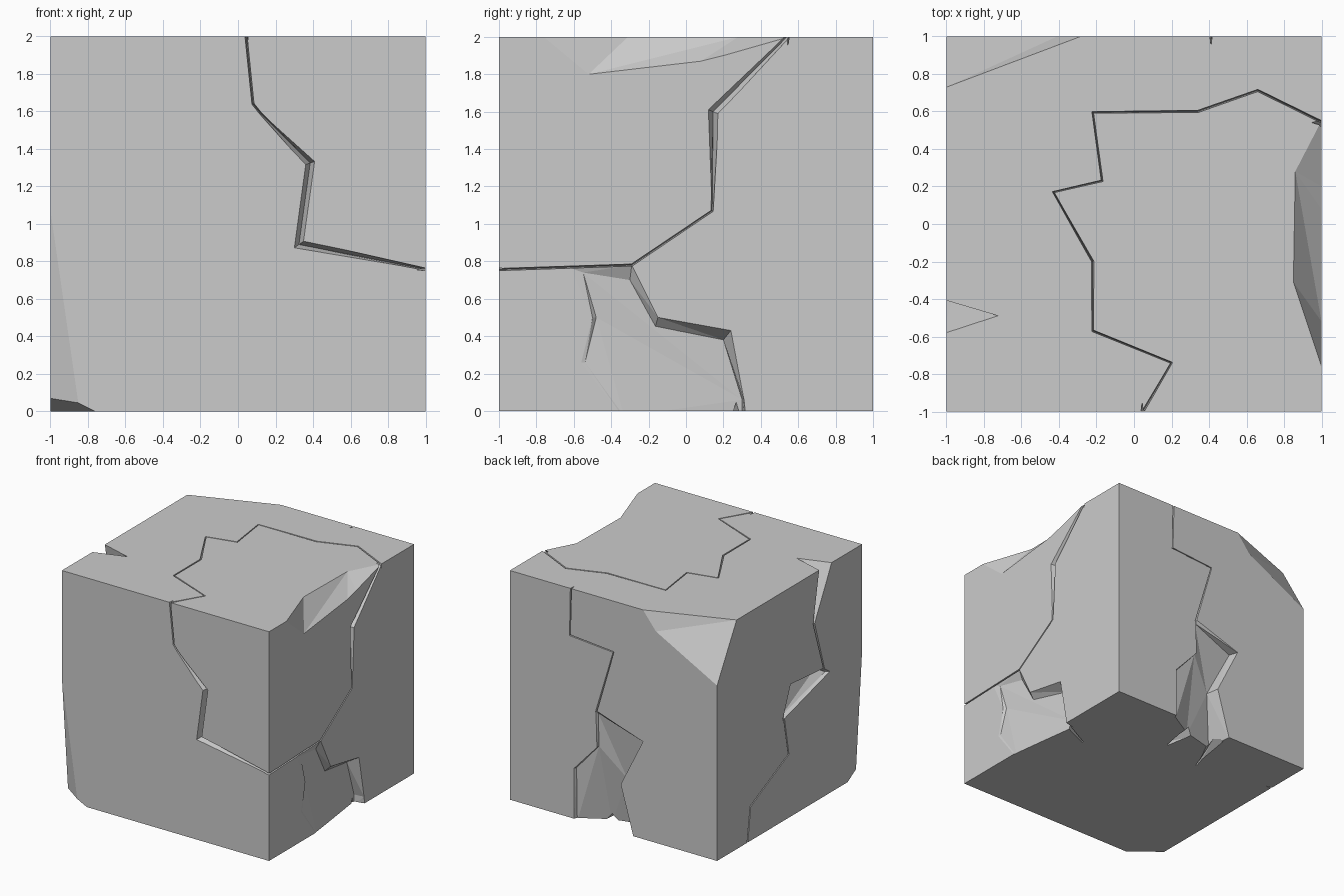
import bpy, bmesh
from mathutils import Vector

if "Cube" in bpy.data.objects:
    bpy.data.objects.remove(bpy.data.objects["Cube"])

# Map face coordinates (u, v) and inward depth d to 3D
FACES = {
    'right': lambda u, v, d: (1 - d, u, v),
    'left': lambda u, v, d: (-1 + d, u, v),
    'front': lambda u, v, d: (u, -1 + d, v),
    'back': lambda u, v, d: (u, 1 - d, v),
    'top': lambda u, v, d: (u, v, 2 - d),
    'bottom': lambda u, v, d: (u, v, d),
}

# Main block
bpy.ops.mesh.primitive_cube_add(size=2, location=(0, 0, 1))
block = bpy.context.object
block.name = "cracked_block"
bpy.ops.object.transform_apply(location=True)


def cut(bm):
    """Subtract a closed bmesh from the block."""
    bmesh.ops.triangulate(bm, faces=bm.faces[:])
    bmesh.ops.recalc_face_normals(bm, faces=bm.faces[:])
    me = bpy.data.meshes.new("cutter")
    bm.to_mesh(me)
    bm.free()
    ob = bpy.data.objects.new("cutter", me)
    bpy.context.collection.objects.link(ob)
    ob.hide_render = True
    mod = block.modifiers.new("cut", 'BOOLEAN')
    mod.operation = 'DIFFERENCE'
    mod.solver = 'EXACT'
    mod.object = ob
    bpy.context.view_layer.objects.active = block
    bpy.ops.object.modifier_apply(modifier=mod.name)
    bpy.data.objects.remove(ob)


def loft(rings):
    bm = bmesh.new()
    rows = [[bm.verts.new(p) for p in r] for r in rings]
    n = len(rows[0])
    for a, b in zip(rows, rows[1:]):
        for i in range(n):
            j = (i + 1) % n
            bm.faces.new((a[i], a[j], b[j], b[i]))
    bm.faces.new(rows[0])
    bm.faces.new(rows[-1])
    cut(bm)


def hull(pts):
    bm = bmesh.new()
    for p in pts:
        bm.verts.new(p)
    res = bmesh.ops.convex_hull(bm, input=bm.verts[:])
    loose = [v for v in bm.verts if not v.link_faces]
    bmesh.ops.delete(bm, geom=loose, context='VERTS')
    cut(bm)


def chip(face, outer, inner):
    """Broken-out patch: outline on the face and a floor with depths."""
    f = FACES[face]
    loft([[f(u, v, -0.03) for u, v in outer],
          [f(u, v, 0) for u, v in outer],
          [f(*p) for p in inner]])


def crack(face, pts):
    """V-shaped groove along (u, v, width, depth) points."""
    f = FACES[face]
    q = [Vector(p[:2]) for p in pts]
    rings = []
    for i, (u, v, w, d) in enumerate(pts):
        t = Vector((0, 0))
        if i > 0:
            t += (q[i] - q[i - 1]).normalized()
        if i < len(q) - 1:
            t += (q[i + 1] - q[i]).normalized()
        t.normalize()
        n = Vector((-t.y, t.x)) * (w / 2) * (1 + 0.02 / d)
        rings.append([f(u + n.x, v + n.y, -0.02), f(u - n.x, v - n.y, -0.02), f(u, v, d)])
    loft(rings)


# Front bottom left corner: two bevelled breaks
for a, b, c in ((0.155, 0.09, 1.07), (0.24, 0.2, 0.12)):
    e = 0.02
    hull([(-1 + a, -1, 0), (-1, -1 + b, 0), (-1, -1, c), (-1 - e, -1 - e, -e),
          (-1 + a, -1 - e, -e), (-1 - e, -1 + b, -e), (-1 - e, -1 - e, c)])

# Back top left corner break
hull([(-0.285, 1, 2), (-0.41, 1, 1.845), (-0.77, 1, 1.77), (-1, 1, 1.53),
      (-1, 0.73, 2), (-0.78, 0.885, 2), (-1.02, 1.02, 2.02)])

# Right top edge break
hull([(1, -0.76, 2), (1, -0.52, 1.8), (1, 0.08, 1.87), (1, 0.2, 1.9), (1, 0.55, 2),
      (0.85, -0.31, 2), (0.86, 0.28, 2), (1.02, -0.7, 2.02), (1.02, 0.5, 2.02)])

# Right face: lower broken patch
chip('right',
     [(-0.62, 0.765), (-0.29, 0.78), (-0.15, 0.5), (0.24, 0.43), (0.31, 0.06),
      (0.32, -0.03), (-0.34, -0.03), (-0.56, 0.26), (-0.5, 0.5)],
     [(-0.55, 0.74, 0.01), (-0.3, 0.7, 0.04), (-0.17, 0.43, 0.07), (0.2, 0.38, 0.09),
      (0.3, 0.06, 0.09), (0.3, -0.03, 0.09), (-0.33, -0.03, 0.005), (-0.54, 0.26, 0.005),
      (-0.48, 0.5, 0.02)])

# Back face: lower broken patch
chip('back',
     [(0.17, 1.0), (-0.285, 0.85), (-0.07, 0.42), (-0.2, -0.03), (0.1, -0.03),
      (0.38, -0.03), (0.38, 0.44), (0.16, 0.68)],
     [(0.16, 0.97, 0.02), (-0.26, 0.85, 0.08), (-0.05, 0.42, 0.12), (-0.18, -0.03, 0.25),
      (0.13, -0.03, 0.17), (0.37, -0.03, 0.03), (0.37, 0.44, 0.02), (0.16, 0.68, 0.03)])

# Left face: wedge broken out of the crack
chip('left',
     [(-0.014, 1.155), (-0.47, 1.12), (-0.556, 1.06), (0.097, 0.88)],
     [(-0.03, 1.13, 0.1), (-0.46, 1.1, 0.08), (-0.53, 1.06, 0.03), (0.08, 0.9, 0.03)])

# Cracks running over the faces
T, D = 0.012, 0.05
crack('front', [(0.04, 2.03, T, D), (0.08, 1.64, T, D), (0.12, 1.59, T, D),
                (0.385, 1.325, 0.05, 0.07), (0.325, 0.89, 0.06, 0.07), (1.03, 0.752, T, D)])
crack('right', [(-1.03, 0.755, T, D), (-0.29, 0.78, T, D), (0.14, 1.07, T, D),
                (0.145, 1.6, 0.055, 0.07), (0.57, 2.03, 0.02, D)])
crack('top', [(1.03, 0.53, T, D), (0.66, 0.712, T, D), (0.34, 0.6, T, D), (-0.22, 0.595, T, D),
              (-0.17, 0.23, T, D), (-0.43, 0.17, T, D), (-0.22, -0.2, T, D),
              (-0.22, -0.57, T, D), (0.2, -0.74, T, D), (0.03, -1.03, T, D)])
crack('left', [(-0.5, 2.03, 0.17, 0.29), (-0.335, 1.56, 0.02, 0.05), (-0.48, 1.1, T, D)])
crack('left', [(0.08, 0.91, T, D), (0.014, 0.555, T, D), (0.54, 0.3, T, D), (0.585, -0.03, T, D)])
crack('back', [(0.41, 2.03, T, D), (0.42, 1.59, T, D), (0.0, 1.555, T, D), (0.17, 0.98, T, D)])
crack('bottom', [(-0.14, 0.9, 0.12, 0.06), (-0.28, 0.47, T, 0.03)])
crack('bottom', [(0.12, 0.9, 0.1, 0.06), (0.12, 0.58, T, 0.03)])
crack('bottom', [(0.96, 0.29, 0.03, 0.05), (0.69, 0.16, T, 0.03)])

# Flat faceted finish
for p in block.data.polygons:
    p.use_smooth = False
